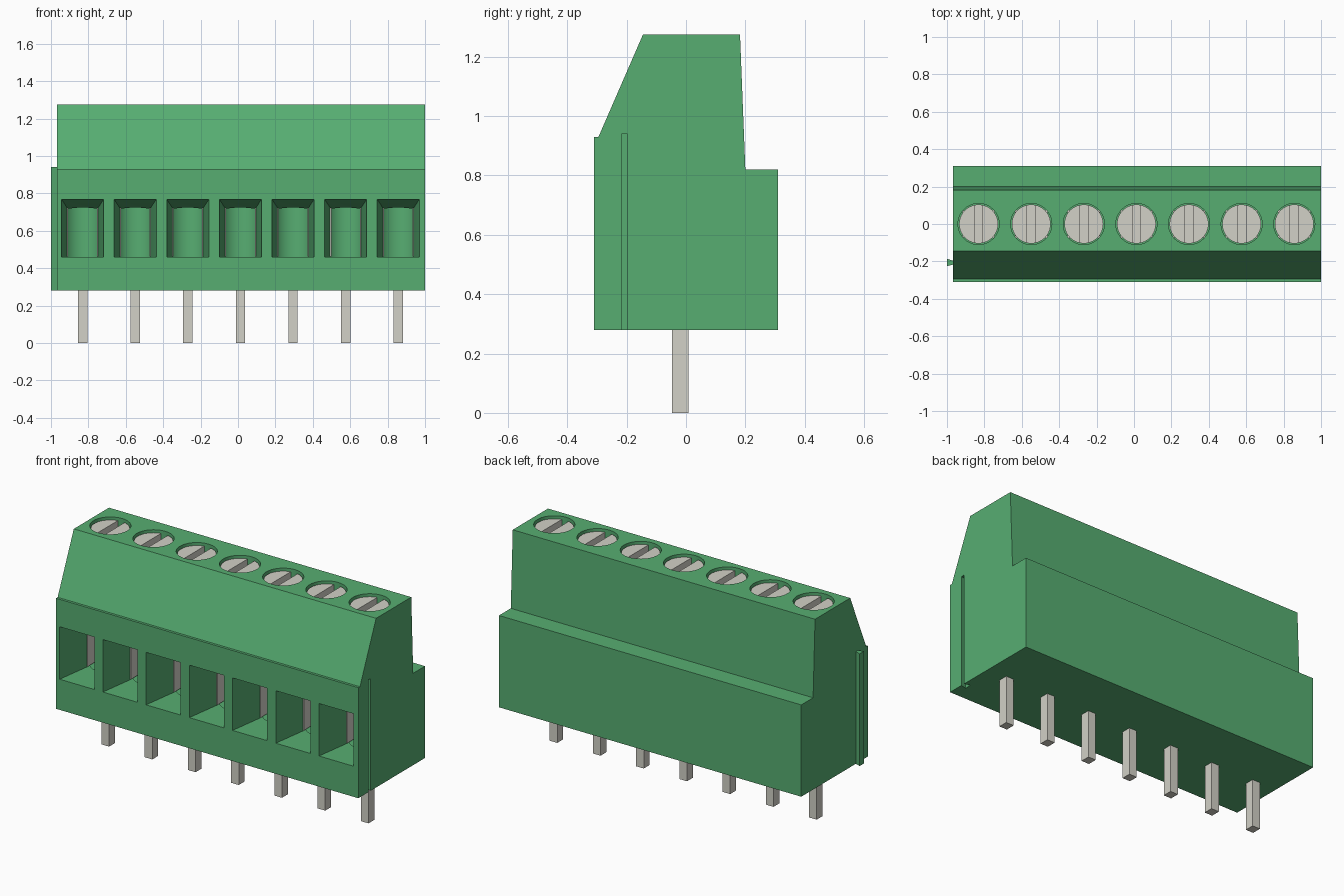
import bpy, bmesh, math
from mathutils import Matrix, Vector

if "Cube" in bpy.data.objects:
    bpy.data.objects.remove(bpy.data.objects["Cube"], do_unlink=True)

POLES = 7
PITCH = 0.2813
CENTRES = [0.013 + (i - (POLES - 1) / 2) * PITCH for i in range(POLES)]
LEFT, RIGHT, BASE, TOP = -0.967, 1.0, 0.28, 1.275
FLOOR = 0.46
WELL_R = 0.11


def material(name, rgb):
    mat = bpy.data.materials.new(name)
    mat.use_nodes = True
    mat.diffuse_color = (*rgb, 1)
    mat.node_tree.nodes["Principled BSDF"].inputs["Base Color"].default_value = (*rgb, 1)
    return mat


GREEN = material("green plastic", (0.095, 0.42, 0.167))
METAL = material("silver metal", (0.645, 0.638, 0.571))


def make(name, bm, mat):
    bmesh.ops.recalc_face_normals(bm, faces=bm.faces)
    mesh = bpy.data.meshes.new(name)
    bm.to_mesh(mesh)
    bm.free()
    mesh.materials.append(mat)
    obj = bpy.data.objects.new(name, mesh)
    bpy.context.collection.objects.link(obj)
    return obj


def loft(bm, first, last):
    """Solid between two matching outlines."""
    a = [bm.verts.new(p) for p in first]
    b = [bm.verts.new(p) for p in last]
    bm.faces.new(a)
    bm.faces.new(b[::-1])
    for i in range(len(a)):
        j = (i + 1) % len(a)
        bm.faces.new((a[i], a[j], b[j], b[i]))


def box(bm, x, y, z):
    loft(bm, [(x[0], y[0], z[0]), (x[1], y[0], z[0]), (x[1], y[1], z[0]), (x[0], y[1], z[0])],
         [(x[0], y[0], z[1]), (x[1], y[0], z[1]), (x[1], y[1], z[1]), (x[0], y[1], z[1])])


def cylinder(bm, x, radius, low, high):
    bmesh.ops.create_cone(bm, cap_ends=True, segments=40, radius1=radius, radius2=radius,
                          depth=high - low,
                          matrix=Matrix.Translation((x, 0, (low + high) / 2)))


def dovetail(bm, x_narrow, x_wide, low, high):
    plan = [(x_narrow, -0.217), (x_wide, -0.225), (x_wide, -0.186), (x_narrow, -0.197)]
    loft(bm, [(x, y, low) for x, y in plan], [(x, y, high) for x, y in plan])


def activate(obj):
    bpy.ops.object.select_all(action="DESELECT")
    obj.select_set(True)
    bpy.context.view_layer.objects.active = obj


def cut(obj, cutter):
    cutter.hide_render = True
    mod = obj.modifiers.new("cut", "BOOLEAN")
    mod.operation = "DIFFERENCE"
    mod.solver = "EXACT"
    mod.object = cutter
    activate(obj)
    bpy.ops.object.modifier_apply(modifier=mod.name)
    bpy.data.objects.remove(cutter, do_unlink=True)


def smooth(obj):
    activate(obj)
    bpy.ops.object.shade_smooth_by_angle(angle=math.radians(30))


# Housing: side profile extruded along x
profile = [(-0.31, BASE), (0.31, BASE), (0.31, 0.82), (0.2, 0.82),
           (0.182, TOP), (-0.145, TOP), (-0.295, 0.93), (-0.31, 0.93)]
bm = bmesh.new()
loft(bm, [(LEFT, y, z) for y, z in profile], [(RIGHT, y, z) for y, z in profile])
housing = make("housing", bm, GREEN)

# Screw wells
bm = bmesh.new()
for x in CENTRES:
    cylinder(bm, x, WELL_R, FLOOR - 0.004, TOP + 0.1)
cut(housing, make("well_cutter", bm, GREEN))


# Tapered wire entries, then their straight throats
def opening(x, y, half, top):
    return [(x - half, y, FLOOR), (x + half, y, FLOOR), (x + half, y, top), (x - half, y, top)]


bm = bmesh.new()
for x in CENTRES:
    loft(bm, opening(x, -0.33, 0.1155, 0.773), opening(x, -0.09, 0.081, 0.72))
cut(housing, make("entry_cutter", bm, GREEN))
bm = bmesh.new()
for x in CENTRES:
    loft(bm, opening(x, -0.1, 0.081, 0.72), opening(x, 0.0, 0.081, 0.72))
cut(housing, make("throat_cutter", bm, GREEN))

# Joining groove on one end, matching rib on the other
bm = bmesh.new()
dovetail(bm, RIGHT + 0.001, RIGHT - 0.035, BASE - 0.05, 0.94)
cut(housing, make("groove_cutter", bm, GREEN))
smooth(housing)
bm = bmesh.new()
dovetail(bm, LEFT + 0.001, -1.0, BASE, 0.94)
make("joining_rib", bm, GREEN)

# Slotted screws
bm = bmesh.new()
for x in CENTRES:
    cylinder(bm, x, WELL_R - 0.006, 0.73, TOP - 0.015)
screws = make("clamp_screws", bm, METAL)
bm = bmesh.new()
for x in CENTRES:
    box(bm, (x - 0.022, x + 0.022), (-0.2, 0.2), (TOP - 0.055, TOP + 0.1))
cut(screws, make("slot_cutter", bm, METAL))
smooth(screws)

# Clamp side plates and solder pins
clamps, pins = bmesh.new(), bmesh.new()
for x in CENTRES:
    for side in (-1, 1):
        inner, outer = x + side * 0.077, x + side * 0.086
        box(clamps, (min(inner, outer), max(inner, outer)), (-0.1, 0.075), (FLOOR + 0.004, 0.74))
    box(pins, (x - 0.025, x + 0.025), (-0.047, 0.008), (0, BASE + 0.03))
make("clamp_plates", clamps, METAL)
make("solder_pins", pins, METAL)
